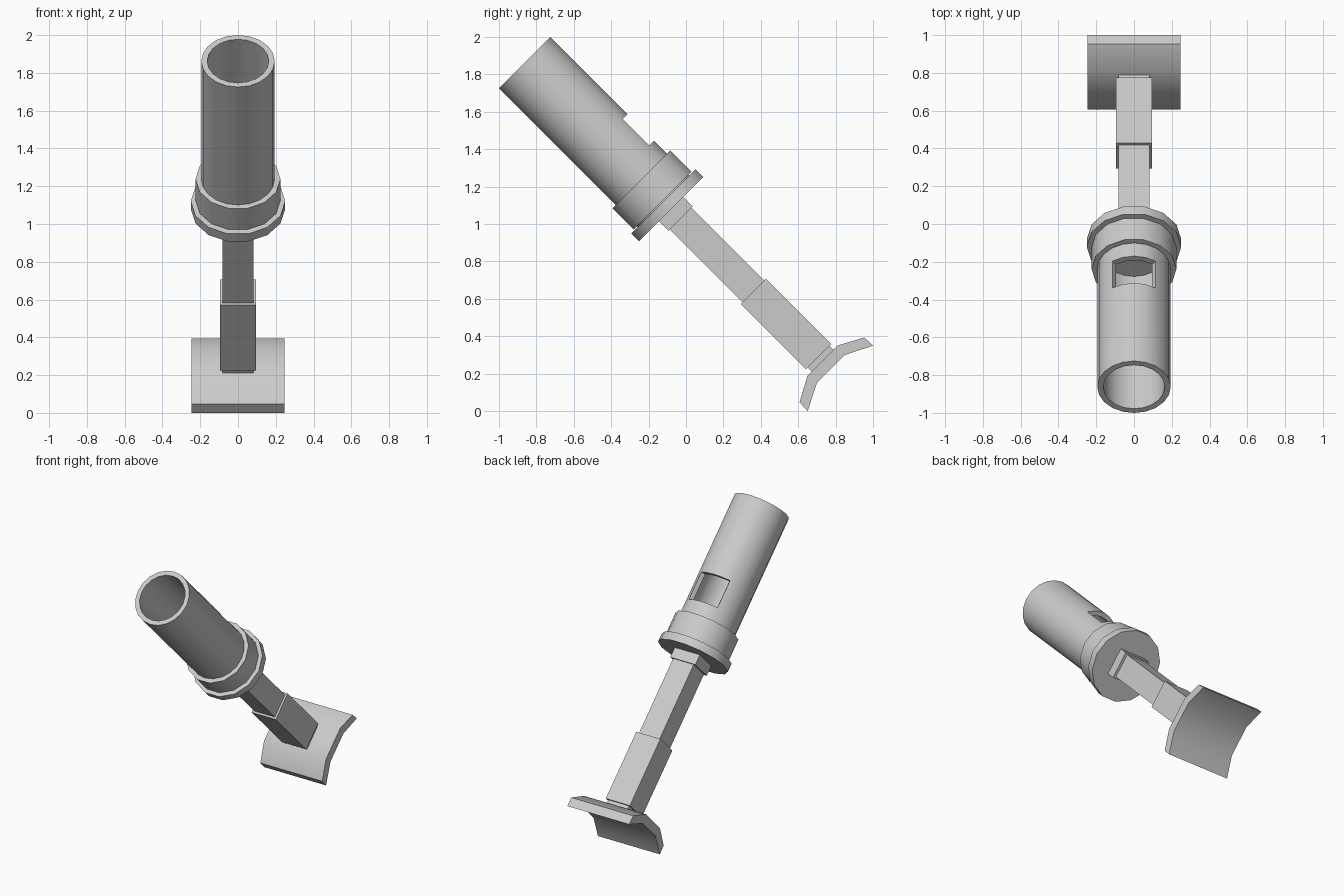
import bpy, bmesh, math
from mathutils import Matrix

if "Cube" in bpy.data.objects:
    bpy.data.objects.remove(bpy.data.objects["Cube"])

# Everything is modelled upright along local z, then tilted 45 degrees
TILT = Matrix.Translation((0, 0.5, 0.5)) @ Matrix.Rotation(math.radians(45), 4, 'X')


def finish(bm, name, smooth=True):
    bmesh.ops.recalc_face_normals(bm, faces=bm.faces)
    mesh = bpy.data.meshes.new(name)
    bm.to_mesh(mesh)
    bm.free()
    ob = bpy.data.objects.new(name, mesh)
    bpy.context.collection.objects.link(ob)
    ob.matrix_world = TILT
    if smooth:
        bpy.ops.object.select_all(action='DESELECT')
        ob.select_set(True)
        bpy.context.view_layer.objects.active = ob
        bpy.ops.object.shade_smooth_by_angle(angle=math.radians(30))
    return ob


def lathe(profile, n, closed=False):
    """Revolve (radius, z) points; returns the bmesh and its bands of faces."""
    bm = bmesh.new()
    rings = [[bm.verts.new((r * math.cos(math.tau * j / n),
                            r * math.sin(math.tau * j / n), z)) for j in range(n)]
             for r, z in profile]
    pairs = list(zip(rings, rings[1:]))
    if closed:
        pairs.append((rings[-1], rings[0]))
    else:
        bm.faces.new(rings[0])
        bm.faces.new(rings[-1])
    bands = [[bm.faces.new((a[j], a[(j + 1) % n], b[(j + 1) % n], b[j]))
              for j in range(n)] for a, b in pairs]
    return bm, bands


def box(name, hx, hy, z0, z1):
    bm = bmesh.new()
    bmesh.ops.create_cube(bm, size=1, matrix=Matrix.Translation((0, 0, (z0 + z1) / 2))
                          @ Matrix.Diagonal((2 * hx, 2 * hy, z1 - z0, 1)))
    return finish(bm, name, False)


# Barrel: hollow tube with a closed floor and a window in its upper side
R, r = 0.1945, 0.163
levels = [0.877, 1.142, 1.343, 1.927]
profile = [(R, z) for z in levels] + [(r, z) for z in [1.927, 1.343, 1.142, 0.937]]
bm, bands = lathe(profile, 20)
window = [bands[b][j] for b in (1, 5) for j in range(3, 7)]
bmesh.ops.delete(bm, geom=window, context='FACES')
bmesh.ops.bridge_loops(bm, edges=[e for e in bm.edges if e.is_boundary])
finish(bm, "barrel")

# Collar ring and flange at the barrel's base
bm, _ = lathe([(0.188, 0.884), (0.2247, 0.884), (0.2247, 1.044), (0.188, 1.044)], 14, True)
finish(bm, "collar")
bm, _ = lathe([(0.25, 0.820), (0.25, 0.878)], 14)
finish(bm, "flange")

# Square shaft with its socket and thicker grip sleeve
box("socket", 0.10, 0.092, 0.748, 0.825)
box("shaft", 0.082, 0.082, -0.340, 0.800)
box("sleeve", 0.096, 0.096, -0.295, 0.197)

# Shoulder pad: bent plate extruded across x
half = [(0.113, -0.325), (0.245, -0.396), (0.247, -0.460), (0.104, -0.388)]
outline = half + [(-y, z) for y, z in reversed(half)]
bm = bmesh.new()
sides = [[bm.verts.new((x, y, z)) for y, z in outline] for x in (-0.247, 0.247)]
for s in sides:
    for a, b, c, d in ((0, 1, 2, 3), (0, 3, 4, 7), (4, 5, 6, 7)):
        bm.faces.new((s[a], s[b], s[c], s[d]))
for i in range(8):
    k = (i + 1) % 8
    bm.faces.new((sides[0][i], sides[0][k], sides[1][k], sides[1][i]))
finish(bm, "shoulder_pad")
